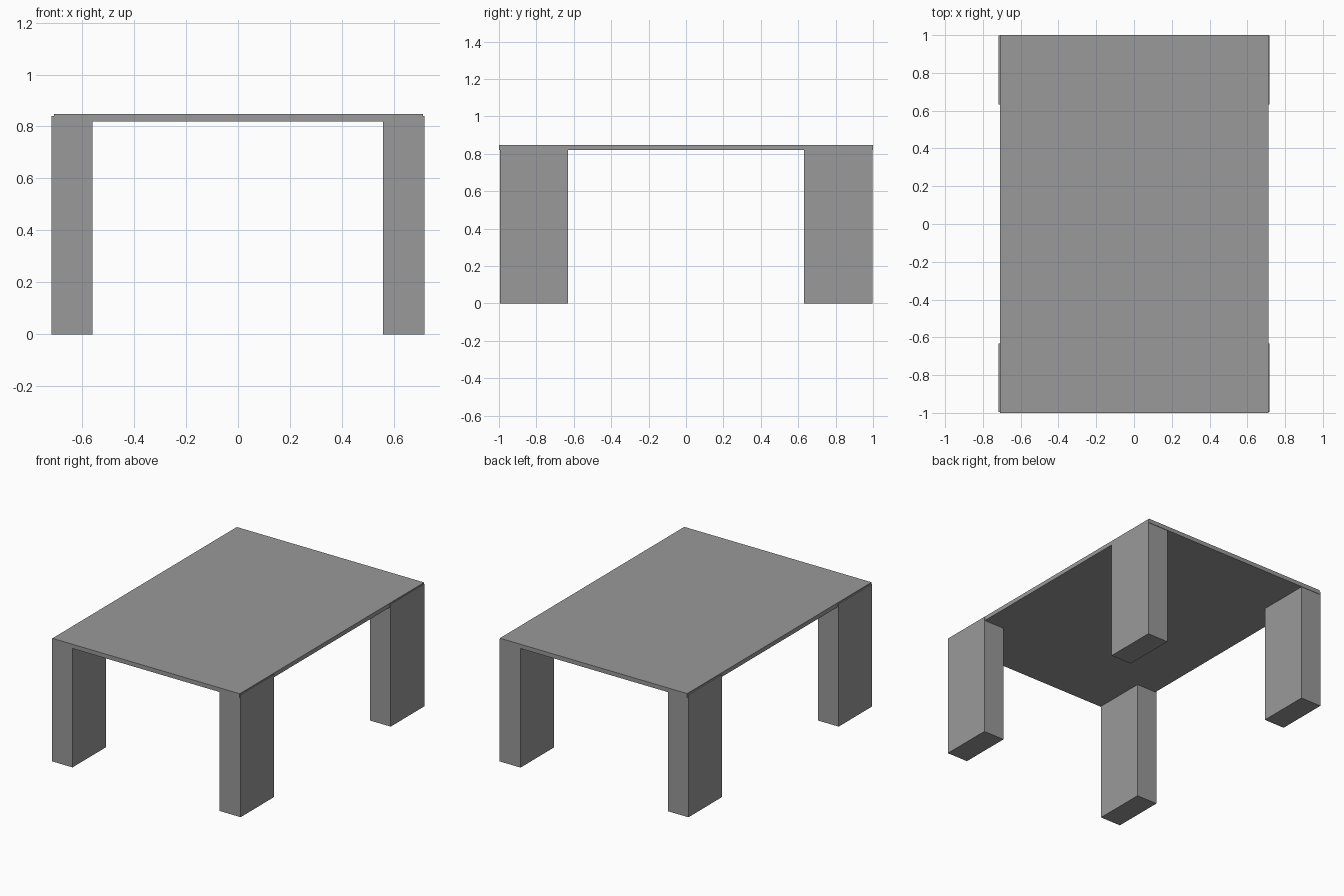
import bpy

if "Cube" in bpy.data.objects:
    bpy.data.objects.remove(bpy.data.objects["Cube"])

# Dark grey finish shared by all parts
grey = bpy.data.materials.new("dark_grey")
grey.diffuse_color = (0.32, 0.32, 0.32, 1)
grey.use_nodes = True
grey.node_tree.nodes["Principled BSDF"].inputs["Base Color"].default_value = grey.diffuse_color


def box(name, lo, hi):
    """Axis-aligned box between two corners."""
    center = [(a + b) / 2 for a, b in zip(lo, hi)]
    bpy.ops.mesh.primitive_cube_add(size=1, location=center)
    ob = bpy.context.object
    ob.name = name
    ob.scale = [b - a for a, b in zip(lo, hi)]
    bpy.ops.object.transform_apply(location=False, rotation=False, scale=True)
    ob.data.materials.append(grey)
    return ob


# Thin table top
box("table_top", (-0.709, -1.0, 0.819), (0.713, 1.0, 0.848))

# Four rectangular legs, reaching into the top and slightly past its long sides
for y_name, y0, y1 in (("front", -0.995, -0.632), ("back", 0.632, 0.997)):
    for x_name, x0, x1 in (("left", -0.717, -0.56), ("right", 0.558, 0.717)):
        box(f"{y_name}_{x_name}_leg", (x0, y0, 0.0), (x1, y1, 0.84))
